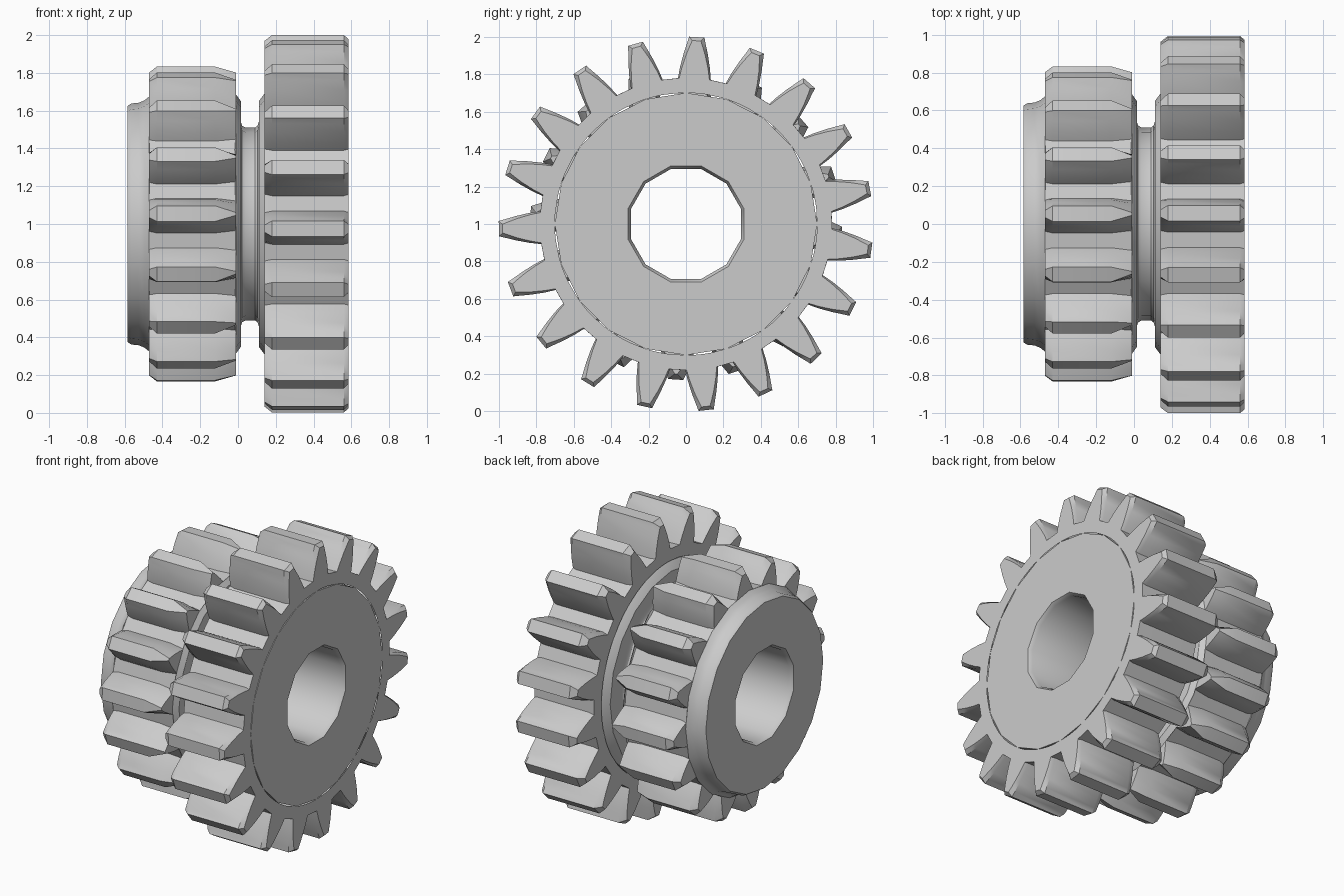
import bpy, bmesh
from math import sin, cos, pi, radians

cube = bpy.data.objects.get("Cube")
if cube:
    bpy.data.objects.remove(cube, do_unlink=True)

steel = bpy.data.materials.new("plain_grey_steel")
steel.use_nodes = True
grey = (0.6, 0.6, 0.6, 1)
steel.diffuse_color = grey
steel.node_tree.nodes["Principled BSDF"].inputs["Base Color"].default_value = grey


def ring(bm, x, polar):
    """Loop of vertices around the x axis from (radius, angle) pairs."""
    return [bm.verts.new((x, r * cos(a), 1 + r * sin(a))) for r, a in polar]


def skin(bm, loops):
    """Quads between successive loops of equal length."""
    for a, b in zip(loops, loops[1:]):
        for i in range(len(a)):
            j = (i + 1) % len(a)
            bm.faces.new((a[i], a[j], b[j], b[i]))


def finish(bm, name):
    bmesh.ops.recalc_face_normals(bm, faces=bm.faces)
    mesh = bpy.data.meshes.new(name)
    bm.to_mesh(mesh)
    bm.free()
    mesh.materials.append(steel)
    obj = bpy.data.objects.new(name, mesh)
    bpy.context.collection.objects.link(obj)
    return obj


def lathe(name, profile, sides, phase):
    bm = bmesh.new()
    loops = [ring(bm, x, [(r, phase + 2 * pi * i / sides) for i in range(sides)])
             for x, r in profile]
    skin(bm, loops)
    bm.faces.new(loops[0])
    bm.faces.new(loops[-1])
    return finish(bm, name)


def gear(name, teeth, phase, flank, inner, sections):
    """flank: (radius, half width) from root to tip.
    sections: (x, tip drop, flank inset) along the axis."""
    bm = bmesh.new()
    last = len(flank) - 1
    loops = []
    for x, drop, inset in sections:
        half = []
        for k, (r, w) in enumerate(flank):
            t = k / last
            r -= drop * t
            half.append((r, (w - inset * (0.4 + 0.6 * t)) / r))
        outline = []
        for i in range(teeth):
            mid = phase + 2 * pi * i / teeth
            outline += [(r, mid - a) for r, a in half]
            outline += [(r, mid + a) for r, a in reversed(half)]
        loops.append(ring(bm, x, outline))
    # Flat end rings reach in to the hub
    ends = [ring(bm, s[0], [(inner, a) for _, a in outline])
            for s in (sections[0], sections[-1])]
    skin(bm, [ends[0]] + loops + [ends[1]])
    return finish(bm, name)


# Toothed rims
large = gear("large_gear_teeth", 19, radians(86.7),
             [(0.78, 0.088), (0.84, 0.08), (0.91, 0.065), (0.965, 0.05), (1.0, 0.041)],
             0.70,
             [(0.14, 0.03, 0.022), (0.18, 0, 0), (0.56, 0, 0), (0.585, 0.02, 0.018)])
small = gear("small_gear_teeth", 16, radians(176.2),
             [(0.67, 0.092), (0.72, 0.082), (0.78, 0.062), (0.833, 0.041)],
             0.60,
             [(-0.47, 0.03, 0.022), (-0.43, 0, 0), (-0.12, 0, 0), (-0.01, 0.03, 0.034)])

# Hub with a flared end collar and a groove between the gears
hub = lathe("hub", [
    (-0.585, 0.625), (-0.565, 0.638), (-0.525, 0.642), (-0.495, 0.655), (-0.47, 0.675),
    (-0.46, 0.64), (-0.03, 0.64), (-0.01, 0.685), (0.015, 0.65), (0.015, 0.54),
    (0.022, 0.52), (0.04, 0.51), (0.09, 0.51), (0.103, 0.52), (0.11, 0.54),
    (0.11, 0.65), (0.14, 0.69), (0.15, 0.70), (0.585, 0.70)], 20, pi / 2)

# Bore with chamfered mouths
cutter = lathe("bore_cutter", [
    (-0.6, 0.325), (-0.585, 0.32), (-0.56, 0.305), (0.56, 0.305), (0.585, 0.32),
    (0.6, 0.325)], 12, pi / 12)
cutter.hide_render = True
cut = hub.modifiers.new("bore", "BOOLEAN")
cut.operation = "DIFFERENCE"
cut.solver = "EXACT"
cut.object = cutter
bpy.ops.object.select_all(action="DESELECT")
bpy.context.view_layer.objects.active = hub
hub.select_set(True)
bpy.ops.object.modifier_apply(modifier=cut.name)
bpy.data.objects.remove(cutter, do_unlink=True)

# Smooth shading with crisp edges
for obj in (large, small, hub):
    obj.select_set(True)
bpy.ops.object.shade_smooth_by_angle(angle=radians(32))
